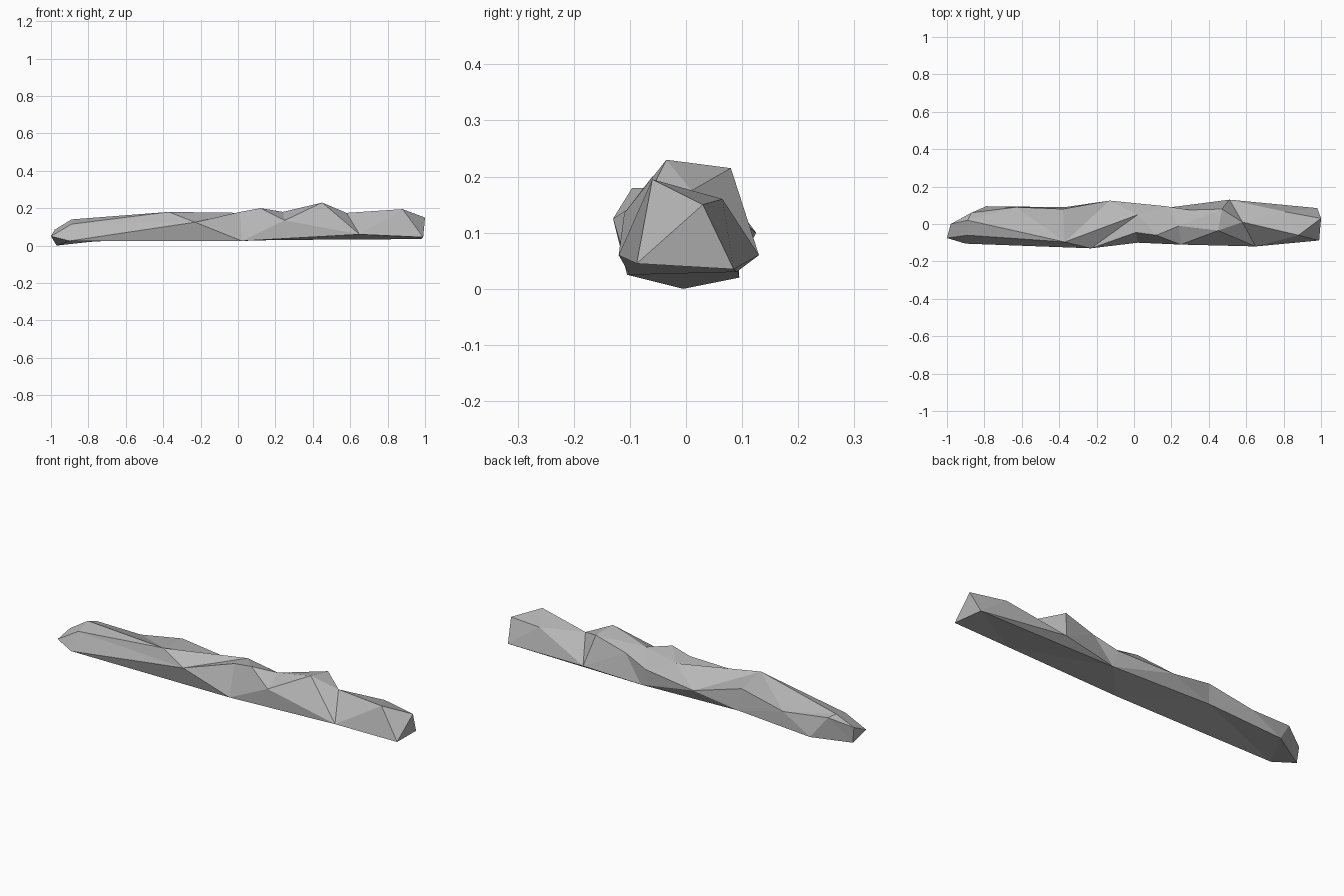
import bpy
import bmesh
from mathutils import Vector

default_cube = bpy.data.objects.get("Cube")
if default_cube:
    bpy.data.objects.remove(default_cube, do_unlink=True)

# Plain stone colour
stone = bpy.data.materials.new("stone_grey")
stone.use_nodes = True
stone_colour = (0.47, 0.47, 0.47, 1.0)
stone.diffuse_color = stone_colour
shader = next(n for n in stone.node_tree.nodes if n.type == "BSDF_PRINCIPLED")
shader.inputs["Base Color"].default_value = stone_colour

# Shared end points of the long rock
left_tip = (1, .03, .15)
right_tip = (-.98, 0, .085)
left_heel = (.98, .085, .035)

# Front foot of the rock
front_foot = [(-1, -.075, .05), (-.9, -.105, .025), (.02, -.10, .025),
              (.65, -.12, .06), (.99, -.088, .045)]

# Front crest, with its notches and peaks
front_crest = [right_tip, (-.89, -.06, .115), (-.23, -.13, .125),
               (.01, -.045, .18), (.12, -.06, .20), (.25, -.11, .135),
               (.45, -.035, .23), (.58, .01, .175), (.88, -.06, .195), left_tip]

# Top ridge
top_ridge = [right_tip, (-.89, .02, .14), (-.37, -.096, .18), (.02, .05, .175),
             (.24, -.01, .18), (.47, .08, .215), (.58, .01, .175),
             (.81, .065, .16), left_tip]

# Back shoulder
back_shoulder = [right_tip, (-.87, .06, .13), (-.63, .09, .11),
                 (-.38, .08, .16), (-.13, .125, .10), (.17, .095, .12),
                 (.30, .075, .165), (.51, .13, .06), left_heel]

# Back foot
back_foot = [(-.97, -.005, 0), (-.79, .095, .02), (-.37, .09, .045),
             (.20, .09, .03), left_heel]

bm = bmesh.new()
corners = {}


def corner(point):
    """One shared vertex per position."""
    if point not in corners:
        corners[point] = bm.verts.new(point)
    return corners[point]


def facet(*points):
    """Add a triangle unless it is collapsed or already there."""
    if len(set(points)) == 3:
        verts = [corner(p) for p in points]
        if not bm.faces.get(verts):
            bm.faces.new(verts)


def stitch(lower, upper):
    """Fill between two rails with triangles, taking the shorter diagonal."""
    i = j = 0
    while i < len(lower) - 1 or j < len(upper) - 1:
        a, b = lower[i], upper[j]
        if j == len(upper) - 1:
            step_lower = True
        elif i == len(lower) - 1:
            step_lower = False
        else:
            lower_span = (Vector(lower[i + 1]) - Vector(b)).length
            upper_span = (Vector(upper[j + 1]) - Vector(a)).length
            step_lower = lower_span < upper_span
        if step_lower:
            i += 1
            facet(a, lower[i], b)
        else:
            j += 1
            facet(a, upper[j], b)


# Sides and underside
rails = [front_foot, front_crest, top_ridge, back_shoulder, back_foot]
for lower, upper in zip(rails, rails[1:] + rails[:1]):
    stitch(lower, upper)

# End facets
facet(front_foot[-1], left_heel, left_tip)
facet(front_foot[0], back_foot[0], right_tip)

bmesh.ops.recalc_face_normals(bm, faces=bm.faces)
mesh = bpy.data.meshes.new("long_rock")
bm.to_mesh(mesh)
bm.free()
mesh.materials.append(stone)
rock = bpy.data.objects.new("long_rock", mesh)
bpy.context.scene.collection.objects.link(rock)
